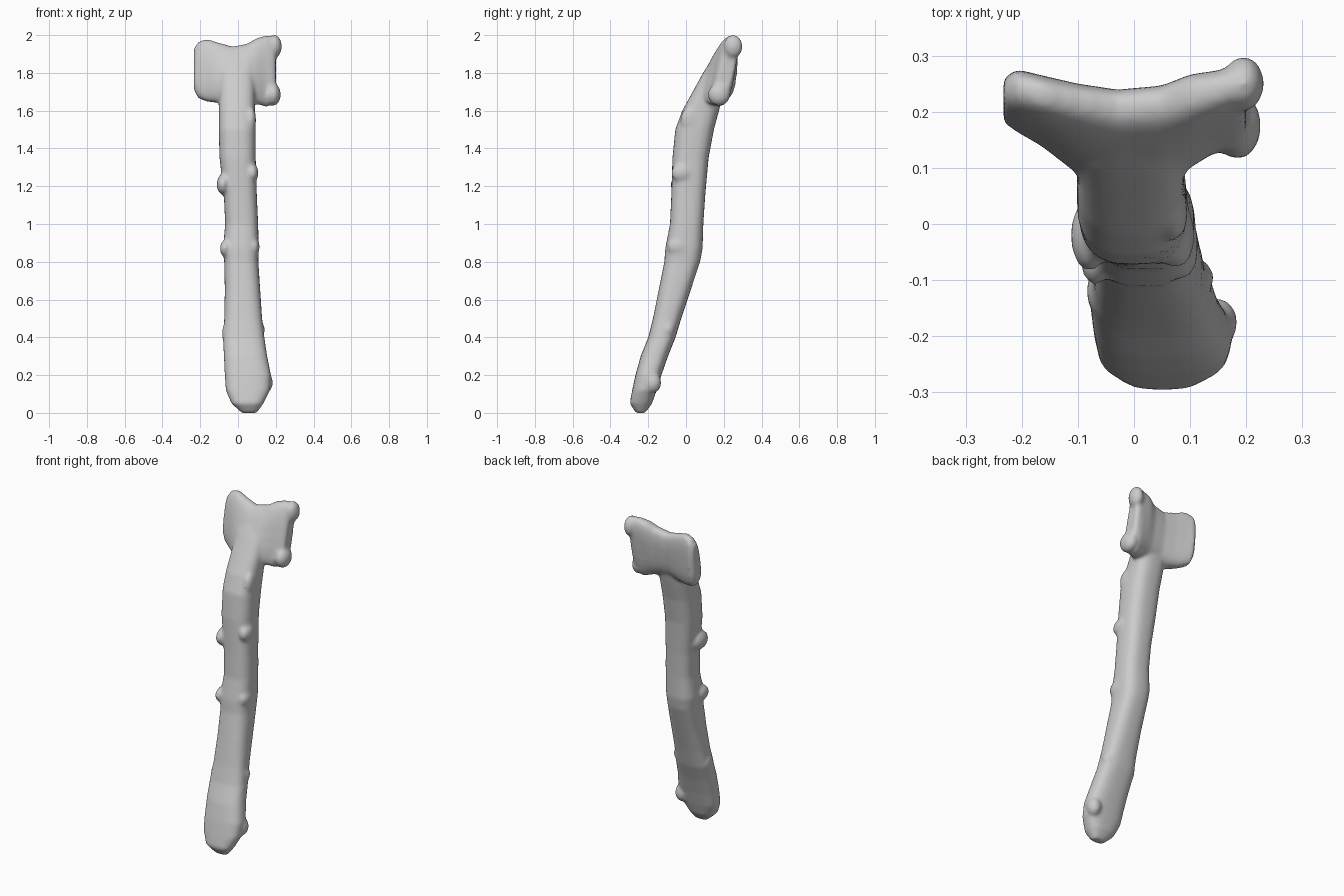
import bpy
import bmesh
import math
from mathutils import Matrix, Vector

SIDES = 28


def remove_default_cube():
    cube = bpy.data.objects.get("Cube")
    if cube:
        bpy.data.objects.remove(cube, do_unlink=True)


def make_material(name, color):
    material = bpy.data.materials.new(name)
    material.use_nodes = True
    material.diffuse_color = color
    material.node_tree.nodes["Principled BSDF"].inputs["Base Color"].default_value = color
    return material


def rounded_box_ring(power):
    """Unit superellipse: higher power gives a squarer outline."""
    ring = []
    for i in range(SIDES):
        angle = math.tau * i / SIDES
        c, s = math.cos(angle), math.sin(angle)
        ring.append((math.copysign(abs(c) ** (2 / power), c),
                     math.copysign(abs(s) ** (2 / power), s)))
    return ring


def loft(bm, rings):
    """Skin a list of point rings and cap both ends."""
    loops = [[bm.verts.new(point) for point in ring] for ring in rings]
    for lower, upper in zip(loops, loops[1:]):
        for i in range(SIDES):
            j = (i + 1) % SIDES
            bm.faces.new((lower[i], lower[j], upper[j], upper[i]))
    bm.faces.new(loops[0][::-1])
    bm.faces.new(loops[-1])


def shaft_ring(z, left, right, front, back):
    cx, cy = (left + right) / 2, (front + back) / 2
    rx, ry = (right - left) / 2, (back - front) / 2
    return [Vector((cx + rx * u, cy + ry * v, z)) for u, v in rounded_box_ring(2.7)]


def head_ring(x, bottom, top, low_front, low_back, high_front, high_back):
    """Cross-section of the head, leaning back from bottom to top."""
    ring = []
    for u, v in rounded_box_ring(2.9):
        t = (v + 1) / 2
        front = low_front + (high_front - low_front) * t
        back = low_back + (high_back - low_back) * t
        ring.append(Vector((x, (front + back) / 2 + u * (back - front) / 2,
                            bottom + (top - bottom) * t)))
    return ring


def knob(bm, center, radii):
    matrix = Matrix.Translation(center) @ Matrix.Diagonal((*radii, 1))
    bmesh.ops.create_icosphere(bm, subdivisions=3, radius=1, matrix=matrix)


remove_default_cube()
bone_grey = make_material("bone grey", (0.6, 0.6, 0.6, 1))
bm = bmesh.new()

# Curved shaft: height, left, right, front, back
shaft = [
    (0, .02, .10, -.265, -.215),
    (.05, -.035, .135, -.298, -.18),
    (.12, -.065, .17, -.285, -.155),
    (.2, -.07, .175, -.268, -.13),
    (.3, -.075, .155, -.24, -.095),
    (.4, -.08, .14, -.2, -.055),
    (.5, -.073, .128, -.175, -.025),
    (.65, -.07, .118, -.145, .025),
    (.8, -.073, .108, -.115, .075),
    (.87, -.08, .11, -.11, .088),
    (1, -.068, .107, -.085, .092),
    (1.15, -.075, .1, -.078, .102),
    (1.35, -.098, .094, -.072, .12),
    (1.5, -.102, .094, -.057, .148),
    (1.6, -.102, .09, -.02, .175),
    (1.7, -.1, .09, .035, .2),
    (1.8, -.1, .085, .09, .22),
    (1.88, -.08, .07, .14, .23),
]
loft(bm, [shaft_ring(*row) for row in shaft])

# Flared head: x, bottom, top, then front and back at the bottom and top
head = [
    (-.233, 1.71, 1.93, .17, .245, .21, .265),
    (-.21, 1.665, 1.965, .15, .26, .2, .285),
    (-.165, 1.648, 1.98, .12, .245, .19, .275),
    (-.1, 1.64, 1.96, .06, .225, .175, .262),
    (-.03, 1.65, 1.94, .03, .21, .162, .253),
    (.05, 1.64, 1.955, .03, .21, .165, .262),
    (.1, 1.635, 1.985, .075, .22, .175, .285),
    (.15, 1.62, 1.998, .11, .23, .19, .29),
    (.185, 1.64, 1.998, .125, .23, .205, .295),
    (.2, 1.67, 1.97, .14, .22, .215, .285),
]
loft(bm, [head_ring(*row) for row in head])

# Corner lobes on the left of the head
knob(bm, (.195, .25, 1.94), (.037, .05, .062))
knob(bm, (.185, .175, 1.685), (.042, .06, .06))

# Rib knobs along both edges of the shaft
for center, radii in [
    ((-.08, -.02, 1.21), (.033, .065, .055)),
    ((.075, -.02, 1.27), (.034, .06, .05)),
    ((-.07, -.06, .87), (.026, .05, .045)),
    ((.085, -.04, .88), (.03, .06, .05)),
    ((.105, -.095, .44), (.038, .035, .045)),
    ((-.065, -.12, .42), (.02, .04, .05)),
    ((.145, -.175, .16), (.04, .045, .055)),
    ((.07, .02, 1.55), (.026, .05, .07)),
]:
    knob(bm, center, radii)

bmesh.ops.recalc_face_normals(bm, faces=bm.faces[:])
mesh = bpy.data.meshes.new("breast_bone")
bm.to_mesh(mesh)
bm.free()
mesh.materials.append(bone_grey)
bone = bpy.data.objects.new("breast_bone", mesh)
bpy.context.collection.objects.link(bone)

# Fuse the pieces into one soft organic surface
remesh = bone.modifiers.new("fuse", 'REMESH')
remesh.mode = 'VOXEL'
remesh.voxel_size = 0.01
remesh.use_smooth_shade = True
smooth = bone.modifiers.new("soften", 'SMOOTH')
smooth.factor = 0.5
smooth.iterations = 8
